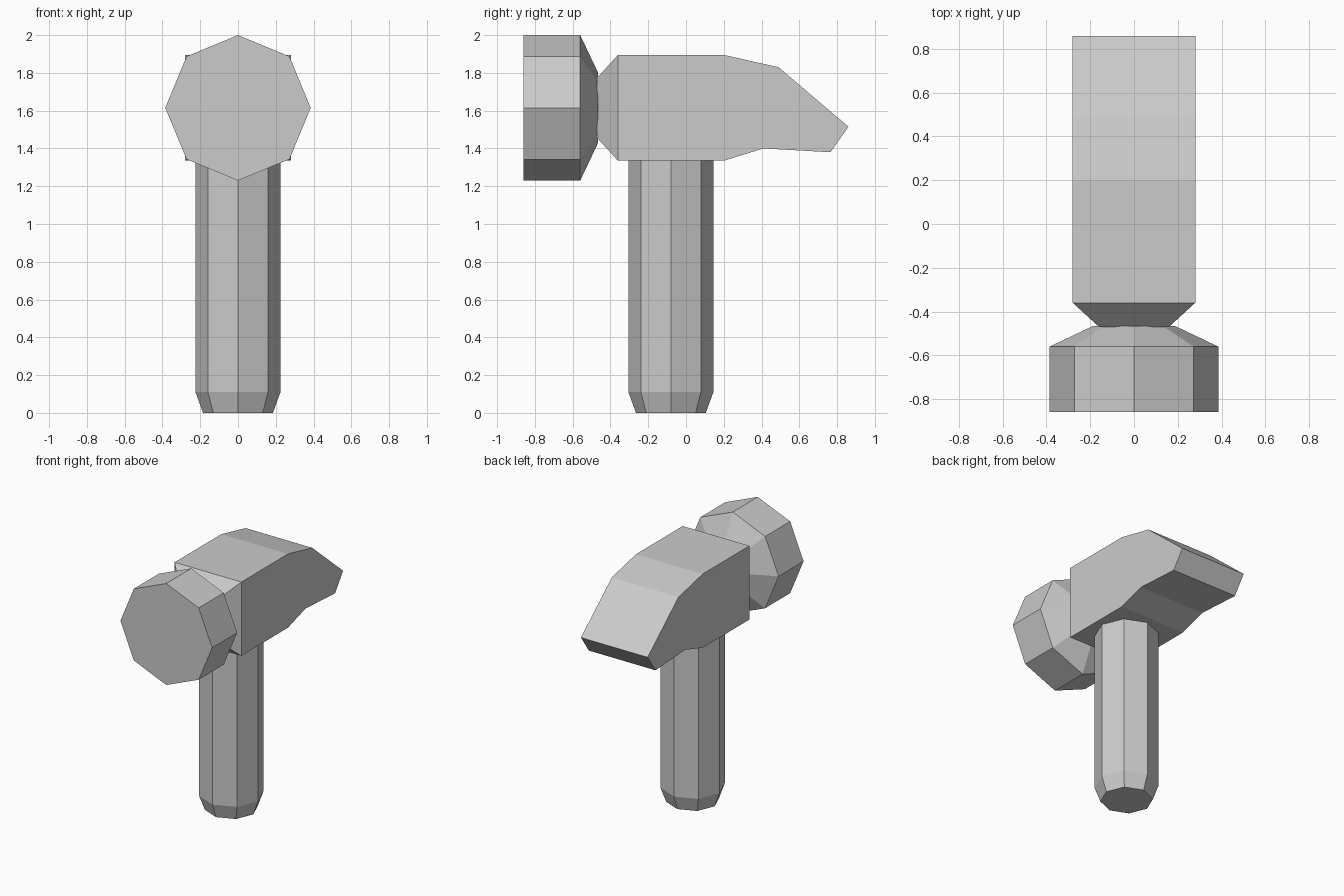
import bpy, bmesh
from math import sin, cos, pi
from mathutils import Vector

if "Cube" in bpy.data.objects:
    bpy.data.objects.remove(bpy.data.objects["Cube"])

HEAD_Z = 1.615     # axis height of the head
HANDLE_Y = -0.08   # axis of the handle


def loft(name, rings):
    """Join equal-sized rings of points into a closed flat-shaded solid."""
    bm = bmesh.new()
    loops = [[bm.verts.new(p) for p in ring] for ring in rings]
    n = len(loops[0])
    for a, b in zip(loops, loops[1:]):
        for i in range(n):
            j = (i + 1) % n
            bm.faces.new((a[i], a[j], b[j], b[i]))
    bm.faces.new(loops[0])
    bm.faces.new(loops[-1])
    bmesh.ops.recalc_face_normals(bm, faces=bm.faces[:])
    mesh = bpy.data.meshes.new(name)
    bm.to_mesh(mesh)
    bm.free()
    obj = bpy.data.objects.new(name, mesh)
    bpy.context.collection.objects.link(obj)
    return obj


def polygon(sides, radius, start=0.0):
    return [(radius * cos(start + 2 * pi * i / sides),
             radius * sin(start + 2 * pi * i / sides)) for i in range(sides)]


def ring_z(z, radius):
    return [Vector((x, HANDLE_Y + y, z)) for x, y in polygon(8, radius)]


def ring_y(y, radius, sides=8, start=0.0):
    return [Vector((x, y, HEAD_Z + z)) for x, z in polygon(sides, radius, start)]


# Octagonal handle with chamfered foot
loft("handle", [ring_z(0, 0.185), ring_z(0.11, 0.225), ring_z(1.34, 0.225)])

# Head body with wedge-shaped peen, extruded across x
profile = [(-0.36, 1.335), (-0.36, 1.895), (0.20, 1.895), (0.49, 1.83),
           (0.86, 1.515), (0.765, 1.38), (0.41, 1.40), (0.20, 1.335)]
loft("head_body", [[Vector((x, y, z)) for y, z in profile] for x in (-0.28, 0.28)])

# Square neck tapering away from the body
loft("neck", [ring_y(-0.36, 0.28 * 2 ** 0.5, 4, pi / 4),
              ring_y(-0.47, 0.16 * 2 ** 0.5, 4, pi / 4)])

# Octagonal striking face with tapered back
loft("striking_face", [ring_y(-0.86, 0.385), ring_y(-0.56, 0.385),
                       ring_y(-0.465, 0.185)])
